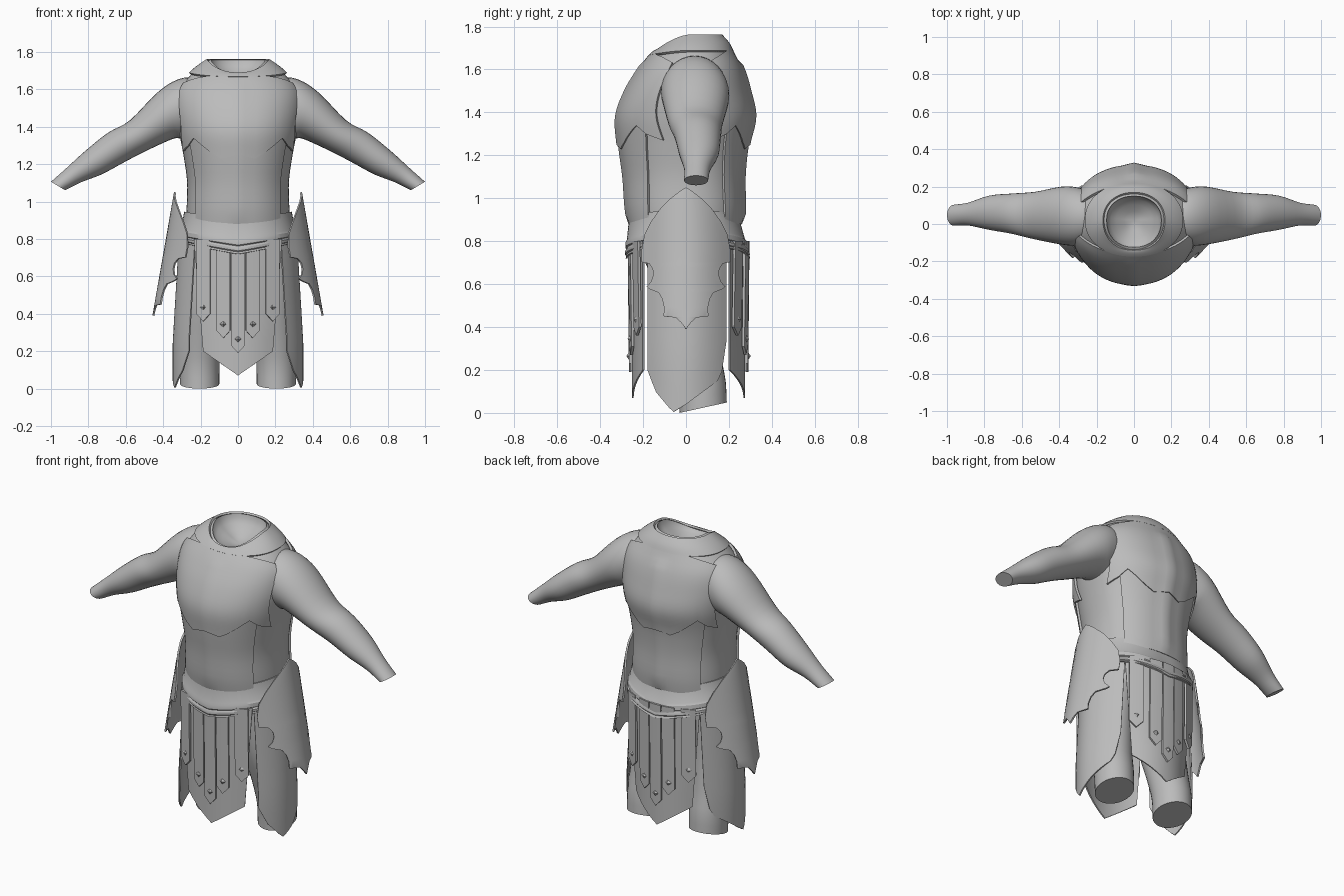
import bpy, bmesh
from math import sin, cos, radians, copysign

if "Cube" in bpy.data.objects:
    bpy.data.objects.remove(bpy.data.objects["Cube"])

GREY = (0.5, 0.5, 0.5, 1)
grey = bpy.data.materials.new("plain_grey")
grey.use_nodes = True
grey.diffuse_color = GREY
shader = next(n for n in grey.node_tree.nodes if n.type == 'BSDF_PRINCIPLED')
shader.inputs["Base Color"].default_value = GREY
shader.inputs["Roughness"].default_value = 0.6


def steps(a, b, n):
    return [a + (b - a) * i / n for i in range(n + 1)]


def spline(rows, t, smooth=True):
    """Interpolate table rows keyed by their first column."""
    last = len(rows) - 1
    i = max(0, min(last - 1, sum(r[0] <= t for r in rows) - 1))
    a, b = rows[i], rows[i + 1]
    h = b[0] - a[0]
    k = (t - a[0]) / h

    def slope(j, c):
        lo, hi = rows[max(j - 1, 0)], rows[min(j + 1, last)]
        return (hi[c] - lo[c]) / (hi[0] - lo[0])

    out = []
    for c in range(1, len(a)):
        d = b[c] - a[c]
        if smooth:
            m, n = slope(i, c) * h, slope(i + 1, c) * h
            out.append(a[c] + k * m + k * k * (3 * d - 2 * m - n) + k ** 3 * (m + n - 2 * d))
        else:
            out.append(a[c] + k * d)
    return out


def sheet(name, us, vs, f, thick=0, cap=False, angle=40):
    """Grid surface f(u, v), optionally thickened or capped."""
    bm = bmesh.new()
    grid = [[bm.verts.new(f(u, v)) for u in us] for v in vs]
    for r, q in zip(grid, grid[1:]):
        for i in range(len(us) - 1):
            bm.faces.new((r[i], r[i + 1], q[i + 1], q[i]))
    bmesh.ops.remove_doubles(bm, verts=bm.verts, dist=0.0001)
    if cap:
        bmesh.ops.holes_fill(bm, edges=[e for e in bm.edges if e.is_boundary], sides=0)
    bmesh.ops.recalc_face_normals(bm, faces=bm.faces)
    mesh = bpy.data.meshes.new(name)
    bm.to_mesh(mesh)
    bm.free()
    obj = bpy.data.objects.new(name, mesh)
    bpy.context.collection.objects.link(obj)
    mesh.materials.append(grey)
    bpy.ops.object.select_all(action='DESELECT')
    obj.select_set(True)
    bpy.context.view_layer.objects.active = obj
    if thick:
        mod = obj.modifiers.new("thickness", 'SOLIDIFY')
        mod.thickness, mod.offset = thick, 0
        bpy.ops.object.modifier_apply(modifier=mod.name)
    bpy.ops.object.shade_smooth_by_angle(angle=radians(angle))
    return obj


AROUND = steps(0, 360, 72)
MID = 0.02

# Torso profile: height, half width, front y, back y, front drop
TORSO = [(.62, .25, -.16, .16, 0), (.78, .28, -.23, .23, 0), (.92, .282, -.27, .26, 0),
         (1.10, .278, -.285, .26, 0), (1.25, .298, -.305, .275, 0), (1.38, .322, -.312, .303, 0),
         (1.50, .335, -.27, .28, 0), (1.60, .32, -.21, .25, 0), (1.68, .255, -.165, .21, .02),
         (1.72, .21, -.143, .19, .04), (1.76, .152, -.13, .155, .075)]


def ring(deg, z, rx, yf, yb, out=0):
    c, s = cos(radians(deg)), sin(radians(deg))
    x = copysign(abs(c) ** 0.92, c) * (rx + out)
    depth = (yb - MID if s > 0 else MID - yf) + out
    return x, MID + copysign(abs(s) ** 0.92, s) * depth, z


def torso(deg, t, out=0):
    rx, yf, yb, drop = spline(TORSO, t)
    s = sin(radians(deg))
    x, y, z = ring(deg, t - drop * max(0, -s) ** 1.5, rx, yf, yb, out)
    # keel along the middle of chest and back
    keel = max(0, 1 - abs(x) / 0.06) * (0.012 if s > 0 else 0.006)
    if 0.9 < t < 1.62:
        y += copysign(keel, s)
    return x, y, z


sheet("torso", AROUND, steps(.62, 1.76, 40), lambda u, v: torso(u, v, -0.006))

# Hollow neck opening
sheet("neck_lining", AROUND, steps(0, 1, 5), lambda u, v: ring(
    u, 1.758 - .075 * max(0, -sin(radians(u))) ** 1.5 * (1 - v) - .12 * v,
    .148 * (1 - v * v), MID - .146 * (1 - v * v), MID + .13 * (1 - v * v)))

# Collar ring
sheet("collar", AROUND, steps(1.685, 1.758, 6), lambda u, v: torso(u, v, .008), .012)

# Breast and back armour with scalloped lower edge
SCALLOP = [(0, 1.25), (8, 1.24), (15, 1.23), (25, 1.26), (35, 1.30),
           (45, 1.34), (55, 1.30), (70, 1.27)]
for side, base in (("front", -90), ("back", 90)):
    def upper(u, v):
        low = spline(SCALLOP, abs(u), False)[0]
        high = 1.70 - .07 * (abs(u) / 70) ** 2
        narrow = 1 - .1 * sin(3.14 * v) * (abs(u) / 70) ** 3
        return torso(base + u * narrow, low + (high - low) * v, .006)

    def lower(u, v):
        return torso(base + u * (50 + 4 * v), .88 + .46 * v, 0)

    sheet(side + "_chest_plate", steps(-70, 70, 28), steps(0, 1, 16), upper, .014)
    sheet(side + "_waist_plate", steps(-1, 1, 20), steps(0, 1, 10), lower, .012)

# Belt sash with two cords, dipping to a point in front and behind
BELT = [(.945, .284, -.262, .245), (.85, .300, -.272, .272), (.84, .308, -.278, .282),
        (.82, .309, -.279, .286), (.815, .303, -.274, .284), (.805, .311, -.28, .292),
        (.795, .311, -.28, .294), (.79, .304, -.275, .290), (.78, .308, -.277, .296)]


def belt(deg, i):
    z, rx, yf, yb = BELT[i]
    dip = (.045 + .002 * i) * (1 - abs(cos(radians(deg))))
    return ring(deg, z - dip, rx, yf, yb)


sheet("belt", AROUND, range(len(BELT)), belt, .008, angle=30)

# Cloth panels, hanging straps and studs, front and back
STRAPS = [(0, .19), (.078, .27), (-.078, .27), (.185, .36), (-.185, .36)]
for side, s, deep, bow in (("front", -1, .248, .05), ("back", 1, .272, .07)):
    def cloth(x, z):
        return s * (deep - bow * (x / .23) ** 2)

    def panel(u, v):
        x, low = u * (.185 + .05 * v), .07 + .13 * abs(u)
        return x, cloth(u * .23, 0), low + (.8 - low) * v

    sheet(side + "_skirt_panel", steps(-1, 1, 12), steps(0, 1, 6), panel, .008)

    for n, (cx, tip) in enumerate(STRAPS):
        def strap(u, v):
            x, low = cx + .036 * u, tip + .04 * abs(u)
            return x, cloth(x, 0) + s * (.012 + .006 * v), low + (.8 - low) * v

        sheet(f"{side}_strap_{n + 1}", (-1, 0, 1), (0, 1), strap, .012)
        bpy.ops.mesh.primitive_cone_add(
            vertices=4, radius1=.02, depth=.014,
            location=(cx, cloth(cx, 0) + s * .023, tip + .075), rotation=(radians(-90 * s), 0, 0))
        stud = bpy.context.object
        stud.name = f"{side}_stud_{n + 1}"
        stud.data.materials.append(grey)

# Arm: step, x, z, y, half height, half depth, tilt
ARM = [(0, .22, 1.50, .04, .15, .13, 100), (1, .30, 1.50, .04, .162, .155, 93),
       (2, .385, 1.462, .045, .132, .155, 72), (3, .53, 1.355, .045, .093, .127, 60),
       (4, .65, 1.29, .055, .09, .108, 60), (5, .77, 1.21, .06, .077, .092, 56),
       (6, .88, 1.14, .053, .054, .062, 45), (7, .962, 1.083, .047, .044, .056, 31)]
# Leg: height, x, y, half width, half depth
LEG = [(0, .205, .08, .105, .11), (.12, .205, .075, .107, .11), (.25, .20, .05, .112, .115),
       (.48, .18, .01, .125, .135), (.78, .15, 0, .14, .15)]
# Hip guard: height, half width
GUARD = [(.39, 0), (.42, .022), (.445, .045), (.45, .102), (.49, .1), (.53, .108), (.56, .125),
         (.575, .165), (.587, .18), (.61, .16), (.64, .15), (.67, .152), (.695, .168), (.702, .203),
         (.76, .203), (.83, .19), (.89, .16), (.95, .118), (1.0, .068), (1.03, .03), (1.05, 0)]
# Side panel lower edge: y, height
HEM = [(-.177, .2), (-.14, .1), (-.06, .003), (0, .04), (.16, .16), (.185, .33)]

for side, s in (("left", 1), ("right", -1)):
    def arm(u, v):
        x, z, y, r, ry, tilt = spline(ARM, v)
        c, a = cos(radians(u)) * r, radians(tilt)
        return s * (x + c * cos(a)), y + sin(radians(u)) * ry, z + c * sin(a)

    def leg(u, v):
        x, y, rx, ry = spline(LEG, v)
        px, py = x + cos(radians(u)) * rx, y + sin(radians(u)) * ry
        return s * px, py, v + max(0, 1 - v / .3) * .22 * (py + .03)

    def guard(u, z):
        y = u * spline(GUARD, z, False)[0]
        return s * (.337 + (1.05 - z) * .175 - 2.9 * y * y), y, z

    def side_panel(y, v):
        low = spline(HEM, y, False)[0]
        z = low + (.84 - low) * v
        return s * (.345 - .06 * max(0, z - .25) - 2.7 * y * y), y, z

    sheet(side + "_arm", steps(0, 360, 32), steps(0, 7, 28), arm, cap=True)
    sheet(side + "_leg", steps(0, 360, 32), steps(0, .78, 14), leg, cap=True)
    sheet(side + "_hip_guard", steps(-1, 1, 12), [r[0] for r in GUARD], guard, .01)
    sheet(side + "_skirt_panel", steps(-.177, .185, 18), steps(0, 1, 8), side_panel, .008)
